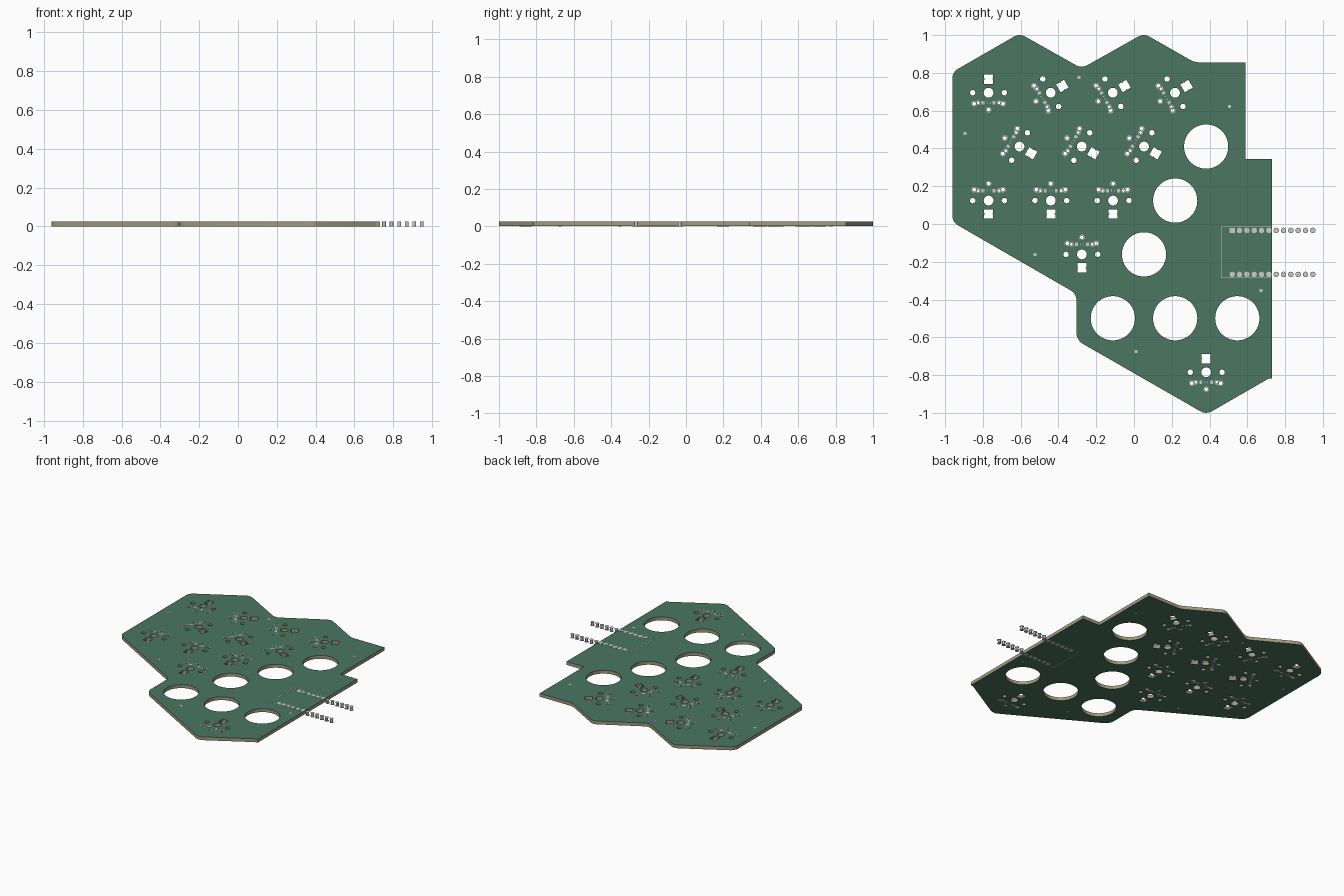
import bpy, bmesh, math
from mathutils import Vector, Matrix

if "Cube" in bpy.data.objects:
    bpy.data.objects.remove(bpy.data.objects["Cube"])

ZB, ZT, E = 0.0007, 0.0250, 0.0007      # board bottom, board top, copper thickness


def material(name, rgb):
    m = bpy.data.materials.new(name)
    m.diffuse_color = (*rgb, 1)
    m.use_nodes = True
    m.node_tree.nodes["Principled BSDF"].inputs["Base Color"].default_value = m.diffuse_color
    return m


GREEN = material("solder_mask_green", (0.07, 0.18, 0.12))
TAN = material("board_core_tan", (0.36, 0.33, 0.22))


def add_object(name, mesh, loc=(0, 0, 0), rot=0.0):
    ob = bpy.data.objects.new(name, mesh)
    ob.location, ob.rotation_euler = loc, (0, 0, rot)
    bpy.context.collection.objects.link(ob)
    return ob


def circle(x, y, r, n=24):
    return [Vector((x + r * math.cos(2 * math.pi * i / n),
                    y + r * math.sin(2 * math.pi * i / n))) for i in range(n)]


def fillet(corners, steps=6):
    """Round each (x, y, radius) corner of a closed polygon."""
    out = []
    for i, (x, y, r) in enumerate(corners):
        p = Vector((x, y))
        if r == 0:
            out.append(p)
            continue
        d1 = (Vector(corners[i - 1][:2]) - p).normalized()
        d2 = (Vector(corners[(i + 1) % len(corners)][:2]) - p).normalized()
        half = d1.angle(d2) / 2
        c = p + (d1 + d2).normalized() * r / math.sin(half)
        t = r / math.tan(half)
        v1, v2 = p + d1 * t - c, p + d2 * t - c
        out += [c + v1.lerp(v2, k / steps).normalized() * r for k in range(steps + 1)]
    return out


def lathe(bm, x, y, r_out, r_bar, r_in, n=20, phase=0.0):
    """Plated hole: two flanges joined by a barrel; r_in = 0 makes it solid."""
    prof = [(r_out, ZT + E), (r_out, ZT), (r_bar, ZT), (r_bar, ZB), (r_out, ZB), (r_out, ZB - E)]
    if r_in:
        prof += [(r_in, ZB - E), (r_in, ZT + E)]
    rings = [[bm.verts.new((x + r * math.cos(2 * math.pi * i / n + phase),
                            y + r * math.sin(2 * math.pi * i / n + phase), z))
              for i in range(n)] for r, z in prof]
    pairs = list(zip(rings, rings[1:]))
    if r_in:
        pairs.append((rings[-1], rings[0]))
    else:
        bm.faces.new(rings[0])
        bm.faces.new(rings[-1])
    for a, b in pairs:
        for i in range(n):
            j = (i + 1) % n
            bm.faces.new((a[i], a[j], b[j], b[i]))


def flat_pad(bm, x, y, w, h):
    """Thin rectangle on both board faces."""
    for z in (ZT + E / 2, ZB - E / 2):
        bmesh.ops.create_cube(bm, size=1, matrix=Matrix.Translation((x, y, z))
                              @ Matrix.Diagonal((w, h, E, 1)))


def finish(bm, name):
    bmesh.ops.recalc_face_normals(bm, faces=bm.faces)
    me = bpy.data.meshes.new(name)
    bm.to_mesh(me)
    bm.free()
    return me


# switch positions: x, y, rotation in degrees
switches = [(-0.770, 0.695, 0), (0.382, -0.785, 0), (-0.276, -0.161, 180)]
switches += [(-0.441 + 0.3290 * i, 0.695, -60) for i in range(3)]
switches += [(-0.606 + 0.3295 * i, 0.410, -120) for i in range(3)]
switches += [(-0.770 + 0.3295 * i, 0.124, 180) for i in range(3)]
# plated holes of one switch: x, y, flange, barrel, bore radius
plated = [(0, -0.090, 0.0150, 0.0102, 0.0095)]
for s in (-1, 1):
    plated += [(s * 0.0765, -0.058, 0.0150, 0.0102, 0.0095),
               (s * 0.0555, -0.053, 0.0125, 0.0078, 0.0070)]

# board outline and openings
outline = fillet([(-0.962, 0.804, 0.06), (-0.606, 1.009, 0.06), (-0.277, 0.824, 0.06),
                  (0.052, 1.009, 0.06), (0.320, 0.856, 0.10), (0.590, 0.856, 0),
                  (0.590, 0.343, 0), (0.731, 0.343, 0), (0.731, -0.818, 0),
                  (0.712, -0.819, 0), (0.382, -1.009, 0.06), (-0.305, -0.615, 0.07),
                  (-0.305, -0.369, 0.06), (-0.962, 0.010, 0.06)])
loops = [outline]
for x, y in [(0.382, 0.410), (0.218, 0.124), (0.053, -0.161),
             (-0.112, -0.499), (0.218, -0.499), (0.547, -0.499)]:
    loops.append(circle(x, y, 0.117, 64))

# lamp slot, slightly notched on both sides
side = [(0.024, 0.046), (0.024, 0.069), (0.020, 0.069), (0.020, 0.074), (0.024, 0.074), (0.024, 0.096)]
slot = [Vector(p) for p in side] + [Vector((-x, y)) for x, y in reversed(side)]
local = [circle(0, 0, 0.026, 32), circle(0.084, 0, 0.0145), circle(-0.084, 0, 0.0145), slot]
local += [circle(x, y, rb, 20) for x, y, _, rb, _ in plated]
for x, y, a in switches:
    rot = Matrix.Rotation(math.radians(a), 2)
    loops += [[rot @ p + Vector((x, y)) for p in lp] for lp in local]

curve = bpy.data.curves.new("board_profile", 'CURVE')
curve.dimensions, curve.fill_mode = '2D', 'BOTH'
curve.extrude = (ZT - ZB) / 2
for lp in loops:
    sp = curve.splines.new('POLY')
    sp.points.add(len(lp) - 1)
    for pt, co in zip(sp.points, lp):
        pt.co = (co.x, co.y, 0, 1)
    sp.use_cyclic_u = True
temp = bpy.data.objects.new("board_profile", curve)
bpy.context.collection.objects.link(temp)
mesh = bpy.data.meshes.new_from_object(temp.evaluated_get(bpy.context.evaluated_depsgraph_get()))
bpy.data.objects.remove(temp)
bm = bmesh.new()
bm.from_mesh(mesh)
bmesh.ops.remove_doubles(bm, verts=bm.verts, dist=1e-5)
bmesh.ops.translate(bm, verts=bm.verts, vec=(0, 0, (ZT + ZB) / 2))
bmesh.ops.recalc_face_normals(bm, faces=bm.faces)
bm.normal_update()
board_mesh = finish(bm, "board")
board_mesh.materials.append(GREEN)
board_mesh.materials.append(TAN)
for p in board_mesh.polygons:             # green faces, tan cut edges
    p.material_index = 0 if abs(p.normal.z) > 0.5 else 1
board = add_object("circuit_board", board_mesh)
bpy.context.view_layer.objects.active = board
board.select_set(True)
bpy.ops.object.shade_smooth_by_angle(angle=math.radians(25))

# copper pads of each switch
bm = bmesh.new()
for hole in plated:
    lathe(bm, *hole)
for s in (-1, 1):
    flat_pad(bm, s * 0.029, -0.053, 0.015, 0.018)
    flat_pad(bm, s * 0.008, -0.053, 0.003, 0.012)
switch_mesh = finish(bm, "switch_pads")
for i, (x, y, a) in enumerate(switches):
    add_object(f"switch_pads_{i + 1:02d}", switch_mesh, (x, y, 0), math.radians(a))

# controller header: two rows of twelve pins, the first one square
bm = bmesh.new()
lathe(bm, 0, 0, 0.0145, 0.0100, 0)
round_pin = finish(bm, "round_pin")
bm = bmesh.new()
lathe(bm, 0, 0, 0.0200, 0.0100, 0, 4, math.pi / 4)
square_pin = finish(bm, "square_pin")
for row, y in (("upper", -0.034), ("lower", -0.267)):
    for i in range(12):
        me = square_pin if row == "upper" and i == 0 else round_pin
        add_object(f"header_pin_{row}_{i + 1:02d}", me, (0.520 + 0.0388 * i, y, 0))

# printed outline around the controller
bm = bmesh.new()
flat_pad(bm, 0.595, -0.015, 0.270, 0.003)
flat_pad(bm, 0.595, -0.285, 0.270, 0.003)
flat_pad(bm, 0.4615, -0.150, 0.003, 0.267)
add_object("controller_outline", finish(bm, "controller_outline"))

# small square pads scattered over the board
bm = bmesh.new()
flat_pad(bm, 0, 0, 0.016, 0.016)
dot = finish(bm, "square_pad")
for i, (x, y) in enumerate([(-0.292, 0.776), (-0.895, 0.479), (0.506, 0.622),
                            (-0.524, -0.161), (0.011, -0.674), (0.672, -0.352)]):
    add_object(f"square_pad_{i + 1}", dot, (x, y, 0))
